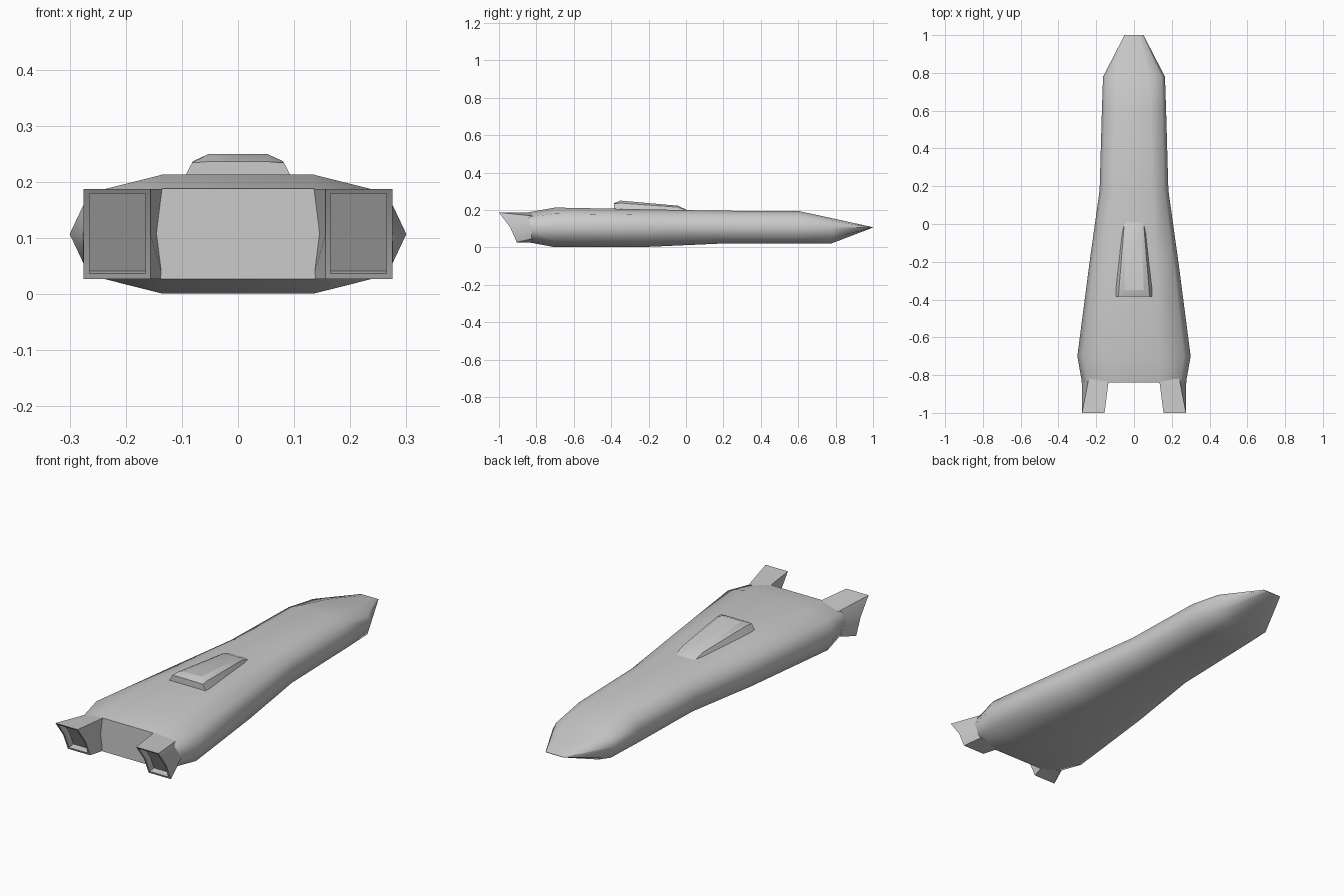
import bpy, bmesh, math

if "Cube" in bpy.data.objects:
    bpy.data.objects.remove(bpy.data.objects["Cube"])


def loft(name, rings, angle):
    """Skin a list of equal-length point rings and cap both ends."""
    bm = bmesh.new()
    loops = [[bm.verts.new(p) for p in r] for r in rings]
    for a, b in zip(loops, loops[1:]):
        n = len(a)
        for i in range(n):
            j = (i + 1) % n
            bm.faces.new((a[i], a[j], b[j], b[i]))
    bm.faces.new(loops[0])
    bm.faces.new(loops[-1])
    bmesh.ops.recalc_face_normals(bm, faces=bm.faces[:])
    me = bpy.data.meshes.new(name)
    bm.to_mesh(me)
    bm.free()
    ob = bpy.data.objects.new(name, me)
    bpy.context.collection.objects.link(ob)
    bpy.ops.object.select_all(action='DESELECT')
    ob.select_set(True)
    bpy.context.view_layer.objects.active = ob
    bpy.ops.object.shade_smooth_by_angle(angle=math.radians(angle))
    return ob


# Hull: ten-sided sections
MID = 0.107


def hull_ring(y, w, flat, top, bot):
    s = 0.885 * w
    st, sb = MID + (top - MID) * 0.69, MID - (MID - bot) * 0.69
    right = [(flat, top), (s, st), (w, MID), (s, sb), (flat, bot)]
    return [(x, y, z) for x, z in right] + [(-x, y, z) for x, z in reversed(right)]


# y, half width, half flat width, top z, bottom z
stations = [
    (-0.84, 0.275, 0.135, 0.188, 0.027),
    (-0.70, 0.300, 0.135, 0.213, 0.001),
    (-0.20, 0.235, 0.115, 0.203, 0.003),
    (0.18, 0.182, 0.095, 0.196, 0.020),
    (0.60, 0.170, 0.085, 0.195, 0.020),
    (0.78, 0.164, 0.080, 0.156, 0.022),
    (1.00, 0.050, 0.025, 0.108, 0.106),
]
loft("hull", [hull_ring(*s) for s in stations], 55)


# Raised canopy on the hull
def canopy_ring(y, base, mid, top, zm, zt):
    right = [(top, zt), (mid, zm), (base, 0.17)]
    return [(x, y, z) for x, z in right] + [(-x, y, z) for x, z in reversed(right)]


loft("canopy", [canopy_ring(*s) for s in [
    (-0.385, 0.115, 0.082, 0.055, 0.234, 0.236),
    (-0.350, 0.115, 0.080, 0.052, 0.237, 0.250),
    (-0.045, 0.075, 0.055, 0.040, 0.215, 0.223),
    (0.020, 0.060, 0.050, 0.040, 0.192, 0.194),
]], 25)


# Engine nozzles with slanted, recessed ends
def end_y(z):
    return -0.94 - (z - MID) * 0.75 if z > MID else -0.94 + (MID - z) * 0.44


def nozzle_ring(x0, x1, zb, zt, shift=0.0):
    pts = [(x0, zt), (x1, zt), (x1, MID), (x1, zb), (x0, zb), (x0, MID)]
    return [(x, end_y(z) + shift, z) for x, z in pts]


root = [(0.133, -0.82, 0.187), (0.240, -0.82, 0.168), (0.277, -0.82, MID),
        (0.240, -0.82, 0.046), (0.133, -0.82, 0.027), (0.143, -0.82, MID)]
nozzle = loft("engine_nozzles", [
    root,
    nozzle_ring(0.156, 0.275, 0.027, 0.187),
    nozzle_ring(0.165, 0.265, 0.037, 0.179),
    nozzle_ring(0.165, 0.265, 0.041, 0.179, 0.035),
], 30)
nozzle.modifiers.new("mirror", 'MIRROR').use_clip = True
